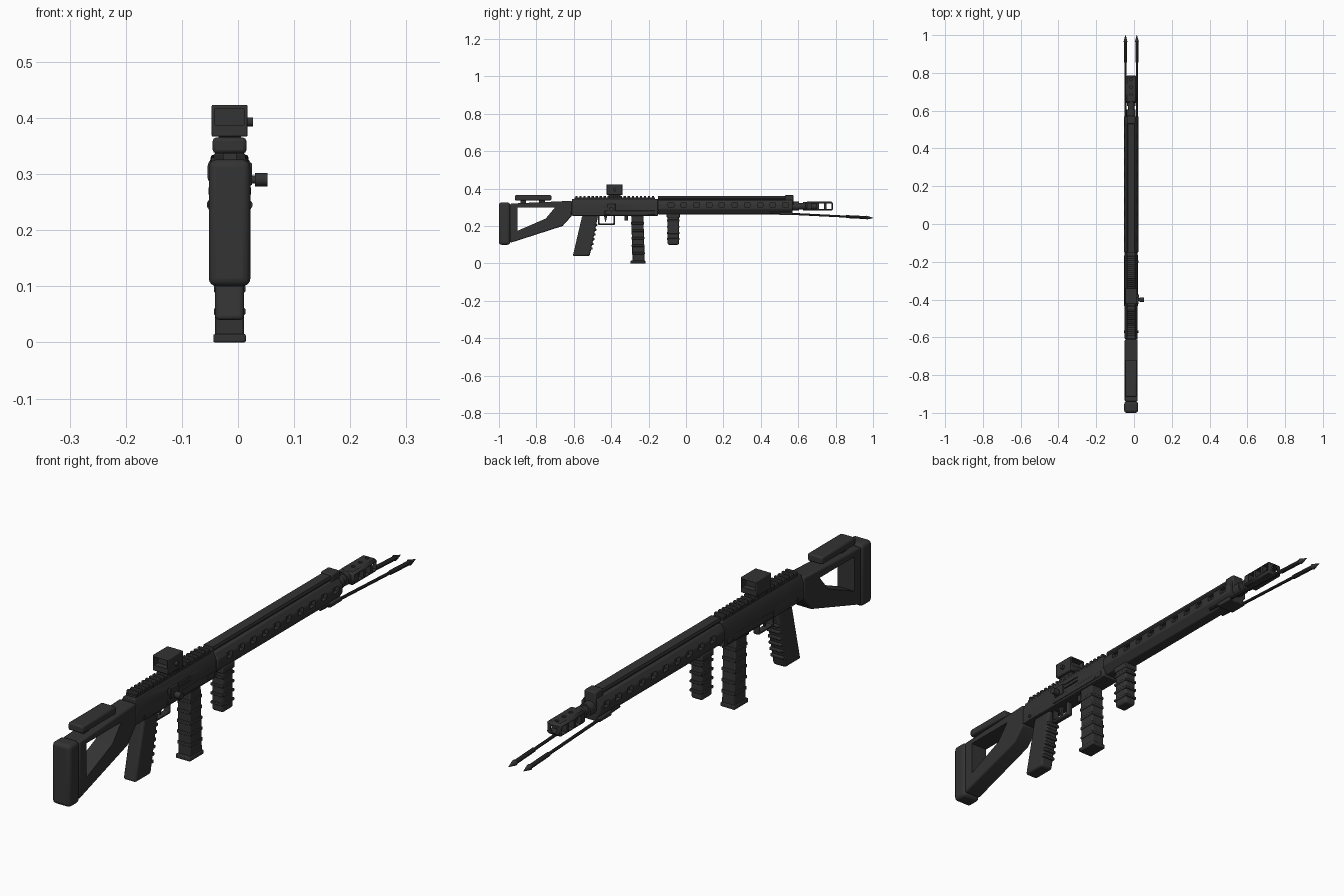
import bpy, bmesh, math
from mathutils import Vector

cube = bpy.data.objects.get("Cube")
if cube:
    bpy.data.objects.remove(cube)

# Shared levels and half widths
CENTRE = -.015
BELLY = .255
DECK = .345
BORE = .306
BODY = .034
BUTT, REAR, BREECH, NOSE = -.94, -.61, -.15, .57

black = bpy.data.materials.new("matte black")
black.use_nodes = True
black.diffuse_color = (.033, .033, .033, 1)
black.node_tree.nodes["Principled BSDF"].inputs["Base Color"].default_value = black.diffuse_color


def finish(name, bm, bevel=0, segments=2):
    """Turn a bmesh into an object with the shared material and an optional bevel."""
    bmesh.ops.recalc_face_normals(bm, faces=bm.faces)
    mesh = bpy.data.meshes.new(name)
    bm.to_mesh(mesh)
    bm.free()
    part = bpy.data.objects.new(name, mesh)
    bpy.context.collection.objects.link(part)
    mesh.materials.append(black)
    if bevel:
        modifier = part.modifiers.new("Bevel", 'BEVEL')
        modifier.width, modifier.segments, modifier.limit_method = bevel, segments, 'ANGLE'
    return part


def extrude(name, ring, offset, bevel, segments=2):
    """Push a closed ring of points along offset into a solid."""
    bm = bmesh.new()
    face = bm.faces.new([bm.verts.new(point) for point in ring])
    grown = bmesh.ops.extrude_face_region(bm, geom=[face])["geom"]
    moved = [item for item in grown if isinstance(item, bmesh.types.BMVert)]
    bmesh.ops.translate(bm, verts=moved, vec=offset)
    return finish(name, bm, bevel, segments)


def side(name, outline, half, bevel=0, segments=2, centre=CENTRE):
    """Side outline of (y, z) points, extruded across x."""
    ring = [(centre - half, y, z) for y, z in outline]
    return extrude(name, ring, (half + half, 0, 0), bevel, segments)


def box(name, back, front, low, high, half, bevel=0, segments=2, centre=CENTRE):
    outline = [(back, low), (front, low), (front, high), (back, high)]
    return side(name, outline, half, bevel, segments, centre)


def block(name, y, z, length, height, half, bevel=0, centre=CENTRE):
    """Box placed by its middle."""
    return box(name, y - length / 2, y + length / 2, z - height / 2, z + height / 2,
               half, bevel, centre=centre)


def section(name, right_half, back, front, bevel=0):
    """Mirror the right half of a cross-section and extrude it along y."""
    left_half = [(-x, z) for x, z in reversed(right_half)]
    ring = [(CENTRE + x, back, z) for x, z in right_half + left_half]
    return extrude(name, ring, (0, front - back, 0), bevel)


def rod(name, start, end, radius, tip=None, sides=16):
    start, end = Vector(start), Vector(end)
    axis = end - start
    bm = bmesh.new()
    bmesh.ops.create_cone(bm, cap_ends=True, segments=sides, radius1=radius,
                          radius2=tip or radius, depth=axis.length)
    bm.transform(axis.to_track_quat('Z', 'Y').to_matrix().to_4x4())
    bmesh.ops.translate(bm, verts=bm.verts, vec=(start + end) / 2)
    return finish(name, bm)


def tube(name, back, front, radius):
    return rod(name, (CENTRE, back, BORE), (CENTRE, front, BORE), radius)


def cut(part, cutter):
    cutter.hide_render = cutter.hide_viewport = True
    modifier = part.modifiers.new("Cut", 'BOOLEAN')
    modifier.operation, modifier.object = 'DIFFERENCE', cutter


# Stock with an open triangle, butt pad and cheek rest
stock = side("stock", [(BUTT, .11), (-.66, .2), (REAR, BELLY), (REAR, .335), (BUTT, .32)],
             BODY, .006)
cut(stock, side("stock_cutter", [(-.9, .175), (-.75, .24), (-.7, .3), (-.9, .3)], .1))
box("butt_pad", -1, BUTT, .1, .326, .037, .014, 4)
box("cheek_rest", -.915, -.72, .337, .365, .03, .006)
for y in (-.87, -.77):
    block("cheek_rest_post", y, .325, .03, .03, .012)

# Receiver with sloped shoulders, bolt port and side details
receiver = section("receiver", [(BODY, BELLY), (BODY, .315), (.022, DECK)], REAR, BREECH, .003)
right_face = CENTRE + BODY
cut(receiver, block("port_cutter", -.365, .308, .13, .02, .006, centre=right_face))
block("bolt", -.36, .308, .12, .012, .004, centre=right_face - .004)
for outward in (-1, 1):
    face = CENTRE + outward * BODY
    block("receiver_panel", -.3, .272, .27, .02, .003, .002, face)
    for y in (-.57, -.2):
        rod("receiver_pin", (CENTRE, y, .27), (face + outward * .004, y, .27), .006)

# Toothed rail on the receiver
block("receiver_rail", -.38, DECK, .43, .014, .021)
teeth = 20
for i in range(teeth):
    y = REAR + .025 + i * .43 / teeth
    block("receiver_rail_tooth", y, .356, .012, .012, .022, .002)

# Charging handle
for part, start, end, radius in (("stem", 0, .032, .007), ("knob", .03, .053, .012)):
    rod("charging_handle_" + part, (start, -.4, .29), (end, -.4, .29), radius)
block("charging_slide", -.4, .3, .045, .04, .006, .002, centre=right_face)

# Box sight, hollowed from both ends
sight_y = -.382
sight = block("sight_body", sight_y, .395, .085, .057, .032, .003)
for end in (-1, 1):
    cut(sight, block("sight_cutter", sight_y + end * .045, .402, .05, .03, .026))
block("sight_mount", sight_y, .36, .065, .02, .02)
rod("sight_knob", (0, sight_y, .393), (.027, sight_y, .393), .008)

# Pistol grip with finger ridges up its front
side("pistol_grip", [(-.605, .04), (-.515, .04), (-.47, BELLY), (-.555, BELLY)], .026, .008, 3)
for i in range(6):
    z = .08 + i * .025
    front = -.515 + (z - .04) / 5
    block("grip_ridge", front - .015, z, .045, .012, .026, .003)

# Trigger and its guard
guard = box("trigger_guard", -.47, -.38, .205, .26, .012, .006)
cut(guard, box("guard_cutter", -.462, -.388, .213, .3, .05, .006))
side("trigger", [(-.44, .26), (-.43, .217), (-.42, .26)], .005)
block("magazine_catch", -.32, .245, .018, .03, .01, .002)

# Magazine, leaning slightly, with ribs and a base plate
magazine_y, lean, depth = -.257, .028, .065


def magazine_at(z):
    return magazine_y - (z - .135) * lean


outline = [(magazine_at(z) + s * depth / 2, z) for z, s in ((.01, -1), (.01, 1), (.26, 1), (.26, -1))]
side("magazine", outline, .026, .004)
box("magazine_base", -.297, -.217, 0, .015, .029, .003)
for i in range(5):
    z = .055 + i * .04
    block("magazine_rib", magazine_at(z), z, depth + .004, .012, .028, .002)

# Foregrip with ridges and a collar
foregrip_y = -.068
box("foregrip", foregrip_y - .03, foregrip_y + .03, .1, .262, .023, .008, 3)
block("foregrip_collar", foregrip_y, .256, .07, .022, .026, .003)
for i in range(4):
    block("foregrip_ridge", foregrip_y, .13 + i * .033, .068, .01, .025, .002)

# Handguard with slots along both upper sides
guard_half = .039
handguard = section("handguard", [(.02, .263), (guard_half, .29), (guard_half, .318), (.024, .34)],
                    BREECH, NOSE, .003)
slots = bmesh.new()
for i in range(10):
    for outward in (-1, 1):
        slot = bmesh.ops.create_cube(slots, size=.03)["verts"]
        bmesh.ops.scale(slots, verts=slot, vec=(1, 1, .7))
        place = (CENTRE + outward * guard_half, -.08 + i * .068, .312)
        bmesh.ops.translate(slots, verts=slot, vec=place)
cut(handguard, finish("slot_cutters", slots))

# Long top rail and front sight
box("top_rail_web", BREECH, .53, .335, .35, .012)
section("top_rail", [(.016, .343), (.021, .35), (.018, .36)], BREECH, .535)
box("front_sight_block", .53, .575, .31, .365, .023, .004)

# Barrel and ported muzzle brake
tube("barrel", .5, .7, .017)
tube("barrel_collar", NOSE, .605, .024)
tube("barrel_nut", .625, .645, .023)
brake = box("muzzle_brake", .64, .785, BORE - .024, BORE + .024, .031, .008, 1)
for i in range(3):
    y = .685 + i * .04
    cut(brake, block("brake_port_cutter", y, BORE, .028, .03, .06))
    cut(brake, rod("brake_top_cutter", (CENTRE, y, BORE), (CENTRE, y, .35), .007))
cut(brake, tube("brake_bore_cutter", .71, .82, .014))

# Folded pair of legs below the barrel, ending in spikes
for outward in (-1, 1):
    def leg(name, back, front, radius, tip=None):
        ends = [(CENTRE + outward * .03, y, .265 - (y - NOSE) / 20) for y in (back, front)]
        rod(name, *ends, radius, tip, sides=10)
    leg("leg_rod", .45, .88, .0055)
    leg("leg_sleeve", .855, .965, .008)
    leg("leg_spike", .965, 1, .011, .001)
block("leg_hinge", .535, .266, .07, .016, .036, .003)

# Smooth shading with sharp edges kept
for part in bpy.context.scene.objects:
    part.select_set(part.type == 'MESH' and not part.hide_render)
    if part.select_get():
        bpy.context.view_layer.objects.active = part
bpy.ops.object.shade_smooth_by_angle(angle=math.radians(35))
